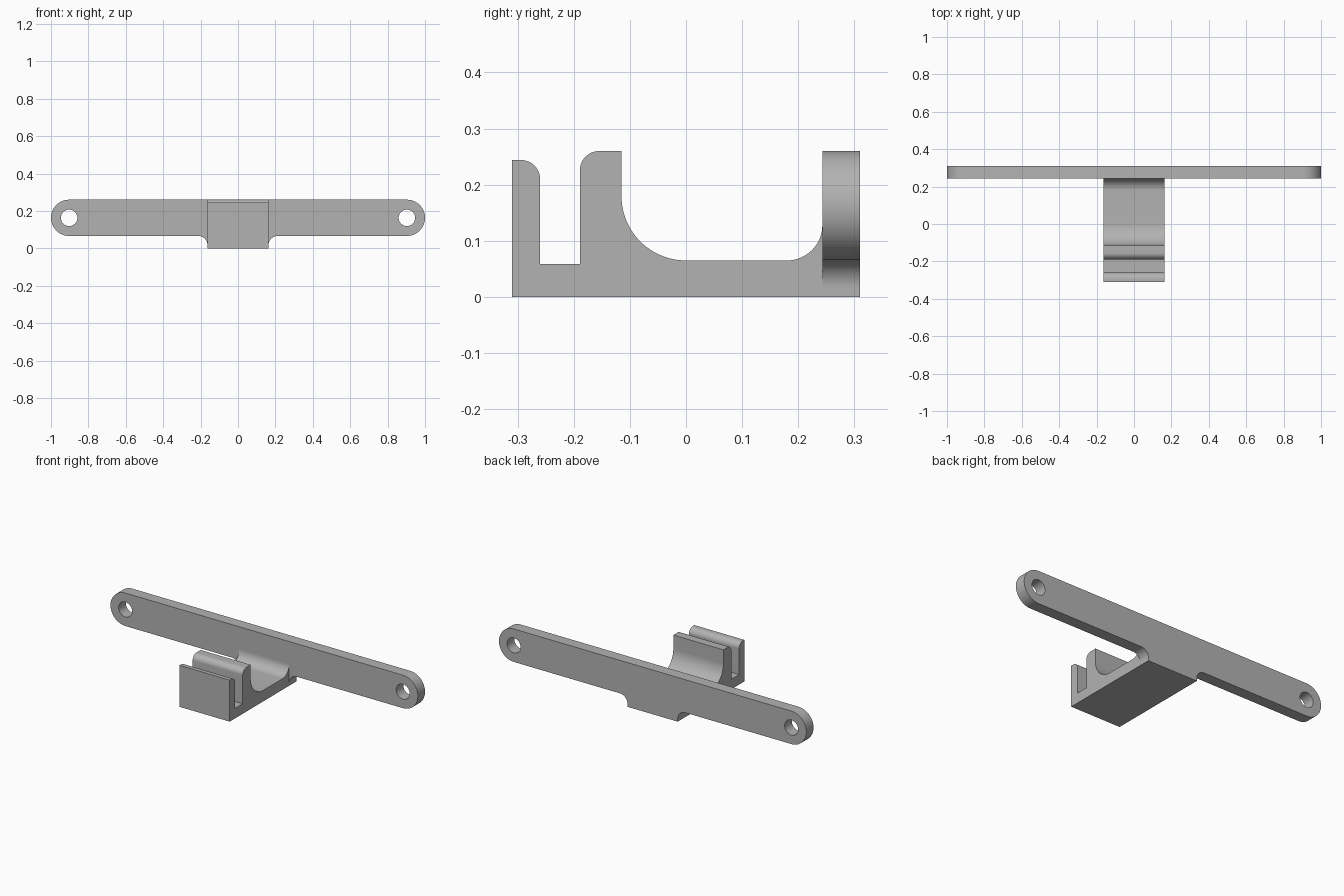
import bpy, bmesh
from math import radians, cos, sin
from mathutils import Matrix, Vector

cube = bpy.data.objects.get("Cube")
if cube:
    bpy.data.objects.remove(cube, do_unlink=True)

grey = bpy.data.materials.new("plain grey")
grey.use_nodes = True
colour = (0.45, 0.45, 0.45, 1)
grey.diffuse_color = colour
grey.node_tree.nodes["Principled BSDF"].inputs["Base Color"].default_value = colour


def arc(cx, cy, r, start, end, steps=16):
    """Points along a circular arc, angles in degrees."""
    angles = [radians(start + (end - start) * i / steps) for i in range(steps + 1)]
    return [(cx + r * cos(a), cy + r * sin(a)) for a in angles]


def extrude(name, outline, place, depth):
    """Extrude a 2D outline; place maps a 2D point into space."""
    bm = bmesh.new()
    face = bm.faces.new([bm.verts.new(place(u, v)) for u, v in outline])
    new = bmesh.ops.extrude_face_region(bm, geom=[face])["geom"]
    bmesh.ops.translate(bm, vec=Vector(depth),
                        verts=[g for g in new if isinstance(g, bmesh.types.BMVert)])
    bmesh.ops.recalc_face_normals(bm, faces=bm.faces)
    mesh = bpy.data.meshes.new(name)
    bm.to_mesh(mesh)
    bm.free()
    mesh.materials.append(grey)
    obj = bpy.data.objects.new(name, mesh)
    bpy.context.collection.objects.link(obj)
    return obj


def smooth(obj):
    bpy.ops.object.select_all(action="DESELECT")
    obj.select_set(True)
    bpy.context.view_layer.objects.active = obj
    bpy.ops.object.shade_smooth_by_angle(angle=radians(30))


HALF = 0.163                     # half width of the clip
FRONT, BACK = 0.243, 0.31        # plate faces
MID, R, END = 0.163, 0.097, 0.903
BOTTOM, FILLET = MID - R, 0.05

# Plate with rounded ends and a filleted foot: right half, then mirrored
half = [(HALF, 0)]
half += arc(HALF + FILLET, BOTTOM - FILLET, FILLET, 180, 90)
half += arc(END, MID, R, -90, 90, 32)
outline = half + [(-x, z) for x, z in reversed(half)]
plate = extrude("mounting_plate", outline, lambda x, z: (x, FRONT, z),
                (0, BACK - FRONT, 0))

# Screw holes
for side, label in ((1, "left"), (-1, "right")):
    cutter = extrude(label + "_hole_cutter", arc(side * END, MID, 0.044, 0, 352.5, 47),
                     lambda x, z: (x, FRONT - 0.1, z), (0, 0.3, 0))
    cutter.hide_render = True
    cut = plate.modifiers.new(label + "_hole", "BOOLEAN")
    cut.operation, cut.solver, cut.object = "DIFFERENCE", "EXACT", cutter
    bpy.context.view_layer.objects.active = plate
    bpy.ops.object.modifier_apply(modifier=cut.name)
    bpy.data.objects.remove(cutter, do_unlink=True)
smooth(plate)

# Clip arm: base, cradle, inner prong, slot and front prong
FLOOR, SLOT, TIP = 0.065, 0.059, 0.034
profile = [(-0.31, 0), (FRONT, 0)]
profile += arc(FRONT - 0.063, FLOOR + 0.063, 0.063, 0, -90)
profile += arc(0, FLOOR + 0.115, 0.115, 270, 180, 24)
profile += [(-0.115, 0.26)]
profile += arc(-0.155, 0.26 - TIP, TIP, 90, 180)
profile += [(-0.189, SLOT), (-0.26, SLOT)]
profile += arc(-0.26 - TIP, 0.244 - TIP, TIP, 0, 90)
profile += [(-0.31, 0.244)]
clip = extrude("clip_arm", profile, lambda y, z: (-HALF, y, z), (2 * HALF, 0, 0))
smooth(clip)
